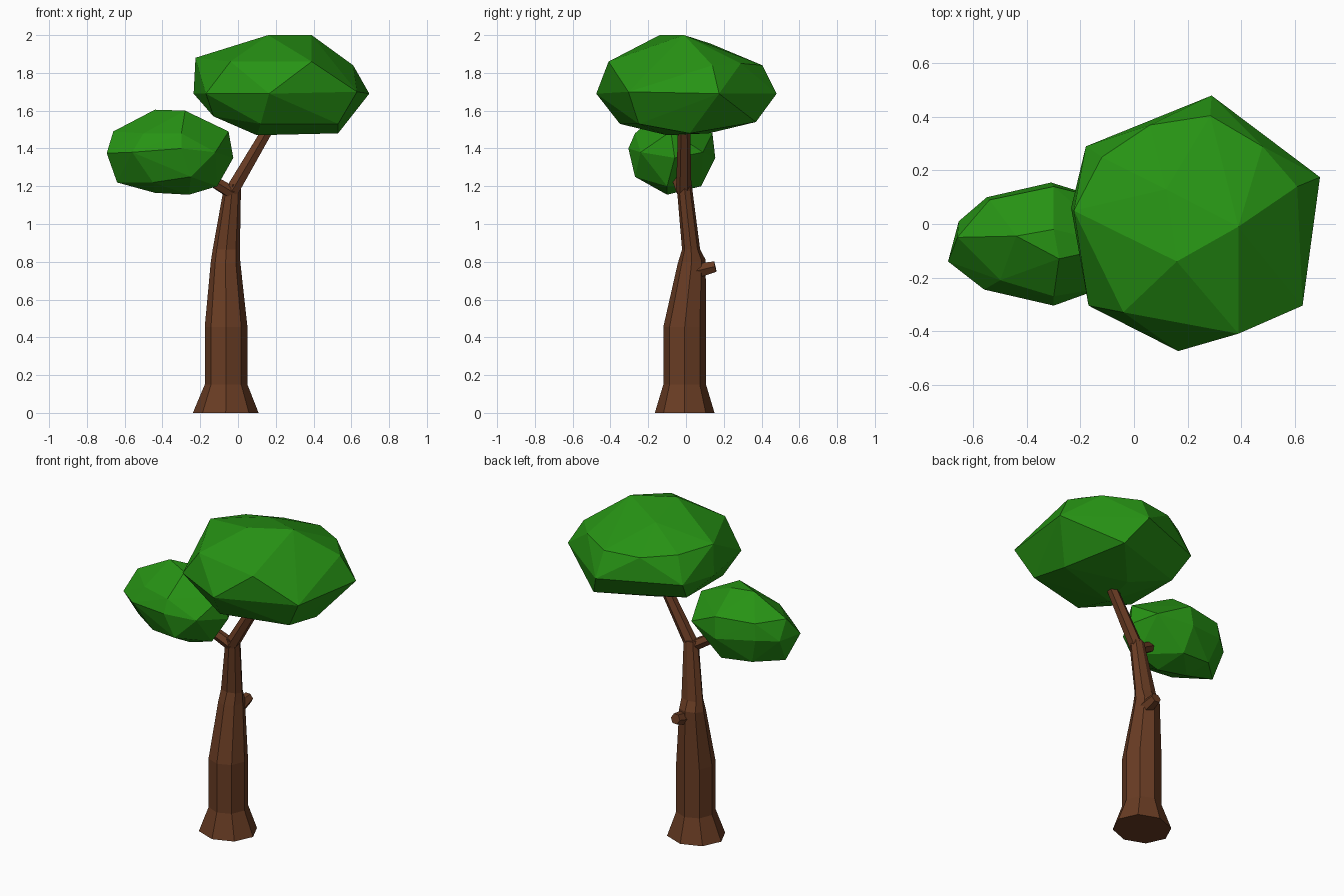
import bpy, bmesh
from math import cos, sin, tau
from mathutils import Vector


def material(name, color):
    m = bpy.data.materials.new(name)
    m.diffuse_color = (*color, 1)
    return m


BARK = material("bark", (0.14, 0.045, 0.017))
LEAF = material("leaf", (0.02, 0.29, 0.007))


def finish(bm, name, mat):
    bmesh.ops.recalc_face_normals(bm, faces=bm.faces)
    me = bpy.data.meshes.new(name)
    bm.to_mesh(me)
    bm.free()
    me.materials.append(mat)
    ob = bpy.data.objects.new(name, me)
    bpy.context.collection.objects.link(ob)
    return ob


def loft(name, rings, mat):
    """Skin a list of equal-sized point rings and cap both ends."""
    bm = bmesh.new()
    loops = [[bm.verts.new(p) for p in ring] for ring in rings]
    n = len(loops[0])
    for a, b in zip(loops, loops[1:]):
        for i in range(n):
            j = (i + 1) % n
            bm.faces.new((a[i], a[j], b[j], b[i]))
    bm.faces.new(loops[0][::-1])
    bm.faces.new(loops[-1])
    return finish(bm, name, mat)


def flat_ring(x, y, z, rx, ry, n=8, tilt=0.0):
    return [(x + rx * cos(i * tau / n), y + ry * sin(i * tau / n),
             z + tilt * sin(i * tau / n)) for i in range(n)]


def limb(name, start, end, r0, r1, n=6):
    """Tapered branch between two points."""
    s, e = Vector(start), Vector(end)
    q = (e - s).to_track_quat('Z', 'Y')
    rings = [[p + q @ Vector((r * cos(i * tau / n), r * sin(i * tau / n), 0))
              for i in range(n)] for p, r in ((s, r0), (e, r1))]
    return loft(name, rings, BARK)


def crown(name, points):
    """Faceted leaf mass as the hull of a few corner points."""
    bm = bmesh.new()
    for p in points:
        bm.verts.new(p)
    res = bmesh.ops.convex_hull(bm, input=bm.verts)
    loose = [v for v in bm.verts if not v.link_faces]
    bmesh.ops.delete(bm, geom=loose, context='VERTS')
    return finish(bm, name, LEAF)


# Trunk with flared foot, bending backwards then forwards
loft("trunk", [
    flat_ring(-0.065, -0.007, 0.0, 0.174, 0.158),
    flat_ring(-0.063, -0.007, 0.15, 0.113, 0.113),
    flat_ring(-0.063, -0.007, 0.455, 0.113, 0.113),
    flat_ring(-0.066, 0.03, 0.80, 0.078, 0.074, tilt=0.01),
    flat_ring(-0.062, 0.027, 0.865, 0.072, 0.048),
    flat_ring(-0.028, -0.010, 1.21, 0.044, 0.040),
], BARK)

# Branches and broken stub
limb("right_branch", (-0.035, -0.012, 1.17), (0.17, -0.01, 1.52), 0.041, 0.032)
limb("left_branch", (-0.03, -0.015, 1.165), (-0.22, -0.06, 1.28), 0.036, 0.03)
limb("stub", (-0.04, 0.05, 0.75), (-0.035, 0.155, 0.775), 0.045, 0.032)

# Large crown: equator, upper corners, top, underside
crown("large_crown", [
    (0.29, 0.48, 1.69), (0.695, 0.175, 1.69), (0.63, -0.305, 1.70),
    (0.165, -0.475, 1.69), (-0.17, -0.305, 1.69), (-0.235, 0.06, 1.69),
    (-0.18, 0.29, 1.70),
    (0.39, -0.41, 1.86), (-0.04, -0.33, 1.86), (-0.225, 0.05, 1.88),
    (-0.12, 0.25, 1.86), (0.06, 0.37, 1.84), (0.285, 0.405, 1.84),
    (0.48, 0.29, 1.85), (0.61, 0.14, 1.84),
    (0.16, -0.14, 2.0), (0.39, -0.01, 2.0), (0.12, 0.13, 1.955),
    (0.53, 0.02, 1.48), (0.10, -0.10, 1.47), (0.15, 0.12, 1.48),
    (0.38, 0.37, 1.54), (0.12, -0.35, 1.53), (0.53, -0.25, 1.53),
    (-0.13, -0.18, 1.57), (-0.13, 0.18, 1.57),
])

# Small crown
crown("small_crown", [
    (-0.695, -0.14, 1.375), (-0.655, 0.01, 1.37), (-0.55, 0.10, 1.38),
    (-0.31, 0.155, 1.35), (-0.56, -0.245, 1.38), (-0.30, -0.305, 1.40),
    (-0.12, -0.24, 1.38), (-0.025, -0.06, 1.35), (-0.10, 0.09, 1.38),
    (-0.66, -0.05, 1.49), (-0.50, -0.21, 1.48), (-0.30, -0.27, 1.48),
    (-0.05, -0.08, 1.49), (-0.30, 0.14, 1.48), (-0.54, 0.09, 1.48),
    (-0.44, -0.045, 1.605), (-0.30, -0.02, 1.60), (-0.28, -0.13, 1.60),
    (-0.64, -0.07, 1.22), (-0.45, -0.20, 1.22), (-0.25, -0.27, 1.25),
    (-0.11, -0.10, 1.20), (-0.26, -0.10, 1.155), (-0.44, -0.06, 1.165),
    (-0.30, 0.08, 1.20), (-0.50, 0.06, 1.22),
])
